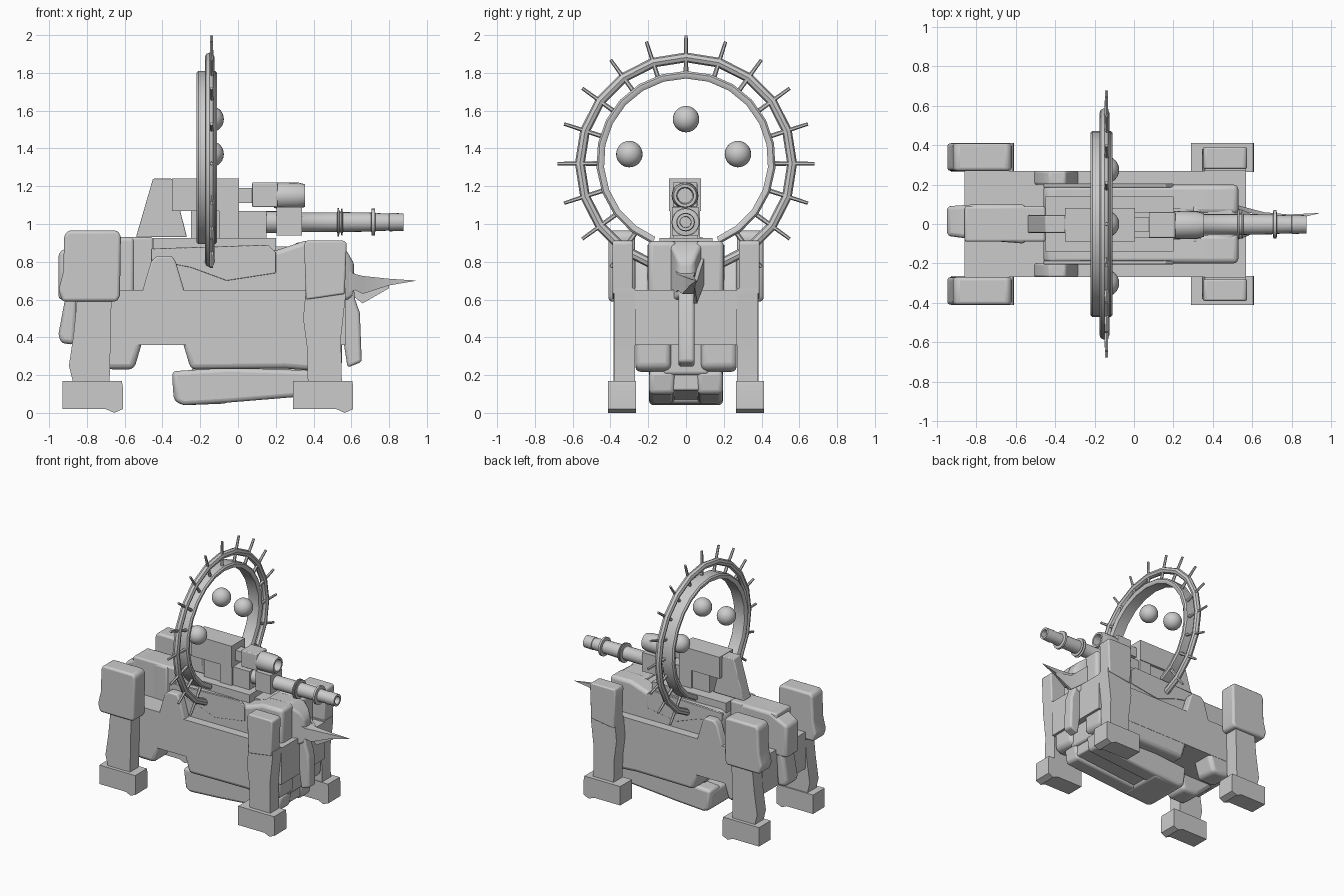
import bpy, bmesh, math
from mathutils import Vector

if "Cube" in bpy.data.objects:
    bpy.data.objects.remove(bpy.data.objects["Cube"])


def finish(name, bm, bevel=0.0, smooth=True, segs=3):
    bmesh.ops.recalc_face_normals(bm, faces=bm.faces)
    me = bpy.data.meshes.new(name)
    bm.to_mesh(me)
    bm.free()
    ob = bpy.data.objects.new(name, me)
    bpy.context.collection.objects.link(ob)
    if bevel:
        m = ob.modifiers.new("bevel", 'BEVEL')
        m.width, m.segments, m.limit_method = bevel, segs, 'ANGLE'
    if smooth:
        bpy.ops.object.select_all(action='DESELECT')
        bpy.context.view_layer.objects.active = ob
        ob.select_set(True)
        bpy.ops.object.shade_smooth_by_angle(angle=math.radians(35))
    return ob


def prism(name, prof, y0, y1, bevel=0.0, both=False):
    """Extrude an x-z profile from y0 to y1, optionally on both sides."""
    for s in ((1, -1) if both else (1,)):
        bm = bmesh.new()
        a = [bm.verts.new((x, s * y0, z)) for x, z in prof]
        b = [bm.verts.new((x, s * y1, z)) for x, z in prof]
        n = len(prof)
        bm.faces.new(a)
        bm.faces.new(b[::-1])
        for i in range(n):
            bm.faces.new((a[i], a[(i + 1) % n], b[(i + 1) % n], b[i]))
        finish(name, bm, bevel)


def box(name, x0, x1, y0, y1, z0, z1, bevel=0.0, both=False):
    prism(name, [(x0, z0), (x1, z0), (x1, z1), (x0, z1)], y0, y1, bevel, both)


def loft(name, sections, bevel=0.0):
    """Rectangular sections along x: (x, y centre, half width, z low, z high)."""
    bm = bmesh.new()
    rows = [[bm.verts.new((x, c + sy * w, z)) for sy, z in ((-1, lo), (1, lo), (1, hi), (-1, hi))]
            for x, c, w, lo, hi in sections]
    for r, q in zip(rows, rows[1:]):
        for i in range(4):
            bm.faces.new((r[i], r[(i + 1) % 4], q[(i + 1) % 4], q[i]))
    bm.faces.new(rows[0])
    bm.faces.new(rows[-1][::-1])
    finish(name, bm, bevel)


def lathe_x(name, prof, y, z, n=20):
    """Turn an (x, radius) profile about an axis along x."""
    bm = bmesh.new()
    rings = []
    for x, r in prof:
        rings.append([bm.verts.new((x, y + r * math.cos(2 * math.pi * i / n),
                                    z + r * math.sin(2 * math.pi * i / n))) for i in range(n)])
    for a, b in zip(rings, rings[1:]):
        for i in range(n):
            bm.faces.new((a[i], a[(i + 1) % n], b[(i + 1) % n], b[i]))
    bm.faces.new(rings[0])
    bm.faces.new(rings[-1])
    finish(name, bm)


def arc(name, section, cz, cx, start, end, steps):
    """Sweep an (x offset, radius) section around an x axis."""
    bm = bmesh.new()
    rows = []
    for k in range(steps + 1):
        a = math.radians(start + (end - start) * k / steps)
        rows.append([bm.verts.new((cx + dx, r * math.sin(a), cz + r * math.cos(a))) for dx, r in section])
    n = len(section)
    for p, q in zip(rows, rows[1:]):
        for i in range(n):
            bm.faces.new((p[i], p[(i + 1) % n], q[(i + 1) % n], q[i]))
    bm.faces.new(rows[0])
    bm.faces.new(rows[-1])
    finish(name, bm)


# Main hull and its lower bodies
box("hull", -0.86, 0.57, -0.27, 0.27, 0.36, 0.65)
prism("rear_haunch", [(-0.86, .38), (-0.69, .23), (-0.55, .23), (-0.5, .4), (-0.86, .5)], 0.08, 0.268, 0.03, True)
prism("front_belly", [(-0.25, .23), (0.25, .235), (0.5, .215), (0.55, .24), (0.55, .5), (-0.3, .4)],
      0.08, 0.268, 0.03, True)
box("belly_core", -0.24, 0.52, -0.12, 0.12, 0.2, 0.4, 0.02)
prism("belly_tank_side", [(-0.33, .06), (-0.29, .04), (-0.05, .055), (0.5, .1), (0.52, .22), (-0.05, .24), (-0.35, .22)],
      0.06, 0.195, 0.025, True)
prism("belly_tank_middle", [(-0.31, .07), (-0.05, .07), (0.5, .12), (0.5, .34), (0.0, .3), (-0.31, .21)],
      -0.07, 0.07, 0.01)
prism("tank_band", [(-0.35, .21), (-0.34, .07), (-0.3, .04), (-0.05, .05), (-0.04, .22)], -0.185, 0.185, 0.03)
prism("side_bracket", [(-0.52, .6), (-0.46, .8), (-0.43, .83), (-0.35, .83), (-0.33, .8), (-0.27, .6)],
      0.2, 0.27, 0.01, True)

# Upper back, shoulders and head
prism("upper_body", [(-0.46, .6), (-0.46, .84), (-0.42, .87), (0.2, .86), (0.35, .91), (0.53, .91), (0.53, .6)],
      0.05, 0.2, 0.03, True)
box("spine", -0.5, 0.5, -0.08, 0.08, 0.6, 0.88)
prism("side_armor", [(-0.46, .87), (0.16, .89), (0.2, .85), (0.2, .74), (-0.06, .7), (-0.25, .77), (-0.46, .81)],
      0.185, 0.205, 0.004, True)
loft("head", [(0.3, 0, .1, .65, .9), (0.5, 0, .09, .6, .91), (0.58, 0, .06, .6, .85), (0.615, 0, .035, .62, .79)], 0.015)
prism("trunk", [(0.5, .75), (0.6, .78), (0.62, .6), (0.645, .53), (0.655, .27), (0.58, .24), (0.54, .5)],
      -0.04, 0.045, 0.015)
loft("tusk", [(0.57, -.01, .05, .63, .76), (0.62, -.0, .045, .65, .735), (0.66, 0.01, .03, .63, .725),
              (0.8, .035, .014, .675, .71), (0.94, .055, .001, .699, .701)])
loft("horn_blade", [(0.5, .09, .012, .7, .84), (0.66, .05, .01, .58, .7), (0.8, .045, .002, .66, .68)])

# Tail and back fin
box("rear_back", -0.86, -0.45, -0.09, 0.09, 0.6, 0.93, 0.012)
prism("tail_block", [(-0.94, .37), (-0.86, .36), (-0.84, .75), (-0.91, .75), (-0.92, .58), (-0.95, .42)],
      -0.06, 0.09, 0.025)
loft("tail_cover", [(-0.95, .015, .075, .6, .85), (-0.8, .01, .09, .6, .93), (-0.55, 0, .1, .6, .93)], 0.02)
prism("back_fin", [(-0.54, .93), (-0.45, 1.24), (-0.35, 1.24), (-0.27, .93)], -0.045, 0.045, 0.006)

# Gun mount and twin guns
box("gun_platform", -0.45, 0.2, -0.14, 0.14, 0.82, 0.925)
box("gun_pedestal", -0.25, 0.15, -0.07, 0.06, 0.92, 1.07)
box("gun_housing", -0.35, 0.005, -0.09, 0.08, 1.07, 1.24)
box("gun_side_block", -0.1, 0.005, -0.085, 0.075, 0.92, 1.09)
box("upper_gun_neck", 0.0, 0.1, -0.04, 0.035, 1.11, 1.19)
box("upper_gun_block", 0.075, 0.21, -0.07, 0.06, 1.09, 1.22, 0.006)
lathe_x("upper_gun_muzzle", [(0.19, .065), (0.22, .071), (0.32, .069), (0.355, .06), (0.355, .045), (0.25, .04)], -0.005, 1.15)
box("lower_gun_block", 0.205, 0.34, -0.075, 0.065, 0.94, 1.09)
barrel = [(0.13, .058), (0.33, .058), (0.34, .052), (0.525, .052), (0.527, .075), (0.535, .075), (0.537, .055),
          (0.545, .055), (0.547, .072), (0.553, .072), (0.555, .053), (0.705, .05), (0.708, .072), (0.724, .072),
          (0.727, .048), (0.8, .045), (0.802, .049), (0.875, .046), (0.875, .03), (0.76, .028)]
lathe_x("lower_gun_barrel", barrel, -0.002, 1.01)

# Double ring with spikes and floating orbs
CX, CZ = -0.15, 1.32
arc("inner_ring", [(-.06, .45), (-.05, .435), (.04, .435), (.05, .45), (.05, .465), (.04, .475), (-.05, .475), (-.06, .465)],
    1.335, -0.16, -158, 158, 20)
tube = [(0.026 * math.cos(i * math.pi / 4), 0.562 + 0.026 * math.sin(i * math.pi / 4)) for i in range(8)]
arc("outer_ring", tube, CZ, CX, -162, 162, 18)
for k in range(-8, 9):
    a = math.radians(18 * k)
    d = Vector((0, math.sin(a), math.cos(a)))
    bm = bmesh.new()
    bmesh.ops.create_cone(bm, cap_ends=True, segments=6, radius1=0.013, radius2=0.009, depth=0.23)
    bmesh.ops.rotate(bm, verts=bm.verts, matrix=Vector((0, 0, 1)).rotation_difference(d).to_matrix())
    bmesh.ops.translate(bm, verts=bm.verts, vec=Vector((-0.14, 0, CZ)) + d * 0.564)
    finish("ring_spike", bm)
for y, z in ((0, 1.555), (-0.3, 1.37), (0.275, 1.37)):
    bm = bmesh.new()
    bmesh.ops.create_uvsphere(bm, u_segments=24, v_segments=14, radius=0.07)
    bmesh.ops.translate(bm, verts=bm.verts, vec=(-0.145, y, z))
    finish("floating_orb", bm)

# Legs
prism("front_shin", [(0.37, .15), (0.55, .15), (0.545, .4), (0.57, .62), (0.57, .66), (0.36, .66), (0.345, .5), (0.365, .35)],
      0.27, 0.38, 0, True)
prism("front_knee_cap", [(0.36, .6), (0.565, .63), (0.575, .9), (0.56, .912), (0.36, .912), (0.35, .89)],
      0.28, 0.39, 0.015, True)
prism("rear_shin", [(-0.87, .15), (-0.68, .15), (-0.67, .6), (-0.85, .62), (-0.87, .42), (-0.895, .25)],
      0.275, 0.385, 0, True)
prism("rear_knee_cap", [(-0.93, .59), (-0.64, .59), (-0.625, .62), (-0.62, .94), (-0.64, .965), (-0.9, .965), (-0.92, .94),
                        (-0.925, .75), (-0.95, .65)], 0.27, 0.41, 0.02, True)
for name, x in (("front_foot", 0.29), ("rear_foot", -0.93)):
    prism(name, [(x, .02), (x + .23, .02), (x + .275, 0), (x + .32, .02), (x + .32, .14), (x + .315, .17), (x, .17)],
          0.265, 0.412, 0, True)
